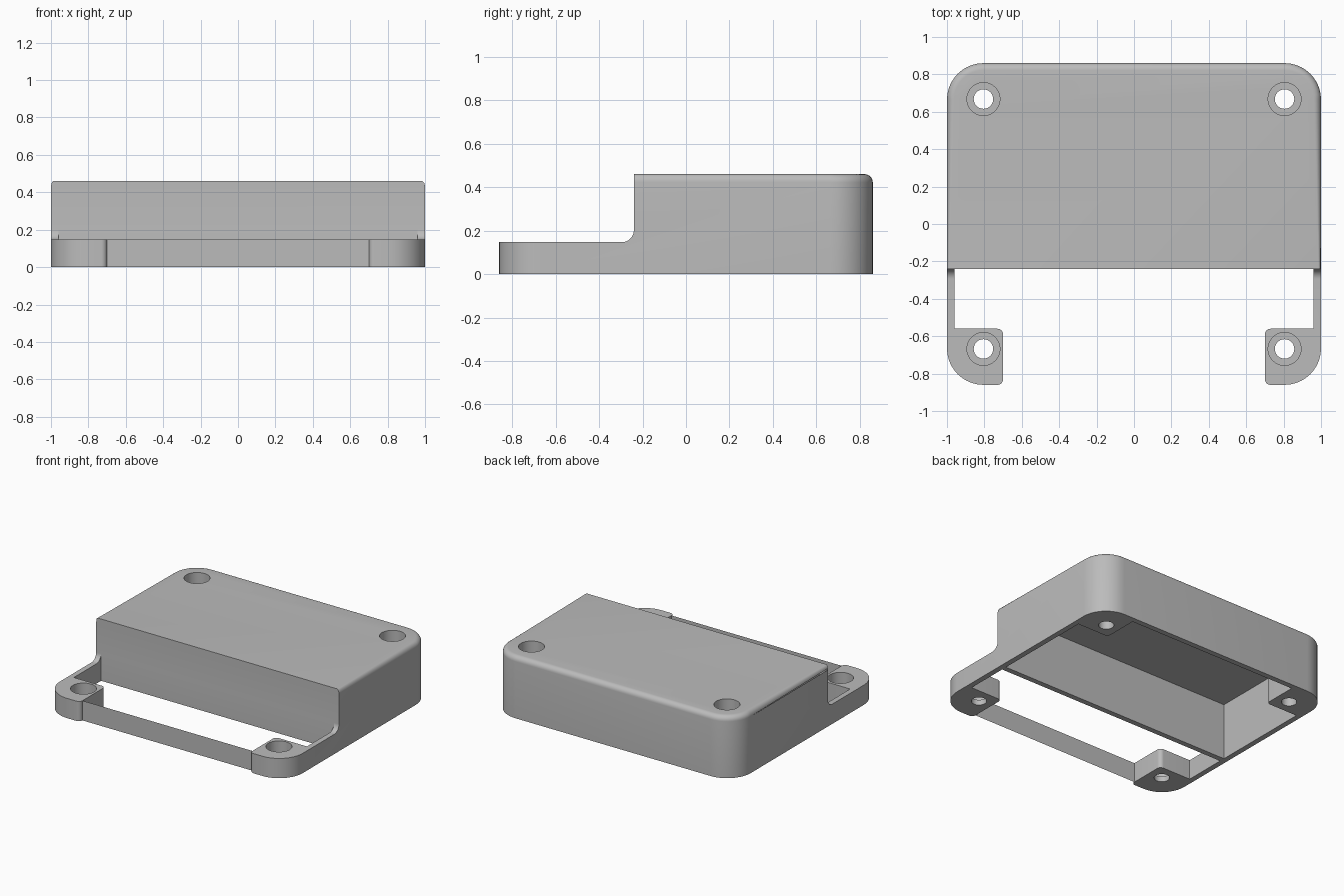
import bpy, bmesh, math
from mathutils import Vector

default = bpy.data.objects.get("Cube")
if default:
    bpy.data.objects.remove(default, do_unlink=True)

grey = bpy.data.materials.new("light_grey_plastic")
grey.use_nodes = True
grey.diffuse_color = (0.5, 0.5, 0.5, 1)
grey.node_tree.nodes["Principled BSDF"].inputs["Base Color"].default_value = (0.5, 0.5, 0.5, 1)

HEIGHT, LOW, WALL = 0.46, 0.147, 0.04
X, Y = 1.0, 0.86
XI, YI = X - WALL, Y - WALL
STEP_Y = -0.24           # front wall of the tall box
LUG_X, LUG_Y = 0.70, 0.56
HOLE_X, HOLE_Y = 0.805, 0.668
CORNER, SMALL = 0.195, 0.03


def rounded(points, steps=10):
    """Fillet each (a, b, radius) corner of a closed outline."""
    out = []
    for i, (a, b, r) in enumerate(points):
        p = Vector((a, b))
        if r == 0:
            out.append(p)
            continue
        u = (Vector(points[i - 1][:2]) - p).normalized()
        v = (Vector(points[(i + 1) % len(points)][:2]) - p).normalized()
        # all filleted corners are right angles
        centre = p + (u + v) * r
        for k in range(steps + 1):
            t = math.pi / 2 * k / steps
            out.append(centre - v * r * math.cos(t) - u * r * math.sin(t))
    return out


def mirrored(half):
    """Close a right-hand outline with its mirror image."""
    return half + [(-a, b, r) for a, b, r in reversed(half)]


def prism(name, outline, low, high, axis="z"):
    bm = bmesh.new()
    place = (lambda a, b, h: (a, b, h)) if axis == "z" else (lambda a, b, h: (h, a, b))
    base = bm.faces.new([bm.verts.new(place(p.x, p.y, low)) for p in outline])
    top = bmesh.ops.extrude_face_region(bm, geom=[base])["geom"]
    shift = Vector(place(0, 0, high - low))
    bmesh.ops.translate(bm, vec=shift, verts=[g for g in top if isinstance(g, bmesh.types.BMVert)])
    bmesh.ops.recalc_face_normals(bm, faces=bm.faces)
    return finish(name, bm)


def finish(name, bm):
    mesh = bpy.data.meshes.new(name)
    bm.to_mesh(mesh)
    bm.free()
    mesh.materials.append(grey)
    obj = bpy.data.objects.new(name, mesh)
    bpy.context.collection.objects.link(obj)
    return obj


def activate(obj):
    bpy.ops.object.select_all(action="DESELECT")
    obj.select_set(True)
    bpy.context.view_layer.objects.active = obj


def cut(obj, cutter):
    cutter.hide_render = True
    mod = obj.modifiers.new("cut", "BOOLEAN")
    mod.operation, mod.solver, mod.object = "DIFFERENCE", "EXACT", cutter
    activate(obj)
    bpy.ops.object.modifier_apply(modifier=mod.name)
    bpy.data.objects.remove(cutter, do_unlink=True)


def circle(x, y, r, n=40):
    return [Vector((x + r * math.cos(math.tau * k / n), y + r * math.sin(math.tau * k / n)))
            for k in range(n)]


# Housing: box, side rails and front lugs share one outline
housing = prism("housing", rounded(mirrored([
    (X, Y, CORNER), (X, -Y, CORNER), (LUG_X, -Y, SMALL),
    (LUG_X, -LUG_Y, SMALL), (XI, -LUG_Y, 0), (XI, STEP_Y, 0)])), 0, HEIGHT)

# Soft top edge along the sides and back
bm = bmesh.new()
bm.from_mesh(housing.data)
soft = []
for e in bm.edges:
    a, b = e.verts
    mid = (a.co + b.co) / 2
    if min(a.co.z, b.co.z) > HEIGHT - 0.001 and (mid.y > 0.1 or (abs(mid.x) > 0.99 and mid.y > -0.1)):
        soft.append(e)
bmesh.ops.bevel(bm, geom=soft, offset=0.038, segments=6, profile=0.5, affect="EDGES")
bm.to_mesh(housing.data)
bm.free()

# Step down to the low front, with a fillet at the foot of the wall
cut(housing, prism("step_cutter", rounded([
    (-1.2, LOW, 0), (STEP_Y, LOW, 0.055), (STEP_Y, 0.7, 0), (-1.2, 0.7, 0)]), -1.2, 1.2, "x"))

# Hollow underside that leaves the rear corner bosses
cut(housing, prism("cavity_cutter", rounded(mirrored([
    (XI, STEP_Y + WALL, 0), (XI, LUG_Y, 0), (LUG_X, LUG_Y, SMALL), (LUG_X, YI, 0)])),
    -0.1, HEIGHT - WALL))

# Counterbored screw holes
for sx in (-1, 1):
    for sy, floor in ((-1, 0.04), (1, 0.07)):
        x, y = sx * HOLE_X, sy * HOLE_Y
        cut(housing, prism("hole_cutter", circle(x, y, 0.052), -0.1, 0.8))
        cut(housing, prism("counterbore_cutter", circle(x, y, 0.088), floor, 0.8))

activate(housing)
bpy.ops.object.shade_smooth_by_angle(angle=math.radians(30))

# Paper-thin strip joining the front lugs
bm = bmesh.new()
yf = -Y + SMALL
bm.faces.new([bm.verts.new(c) for c in (
    (-LUG_X, yf, 0), (LUG_X, yf, 0), (LUG_X, yf, LOW), (-LUG_X, yf, LOW))])
finish("front_strip", bm)
